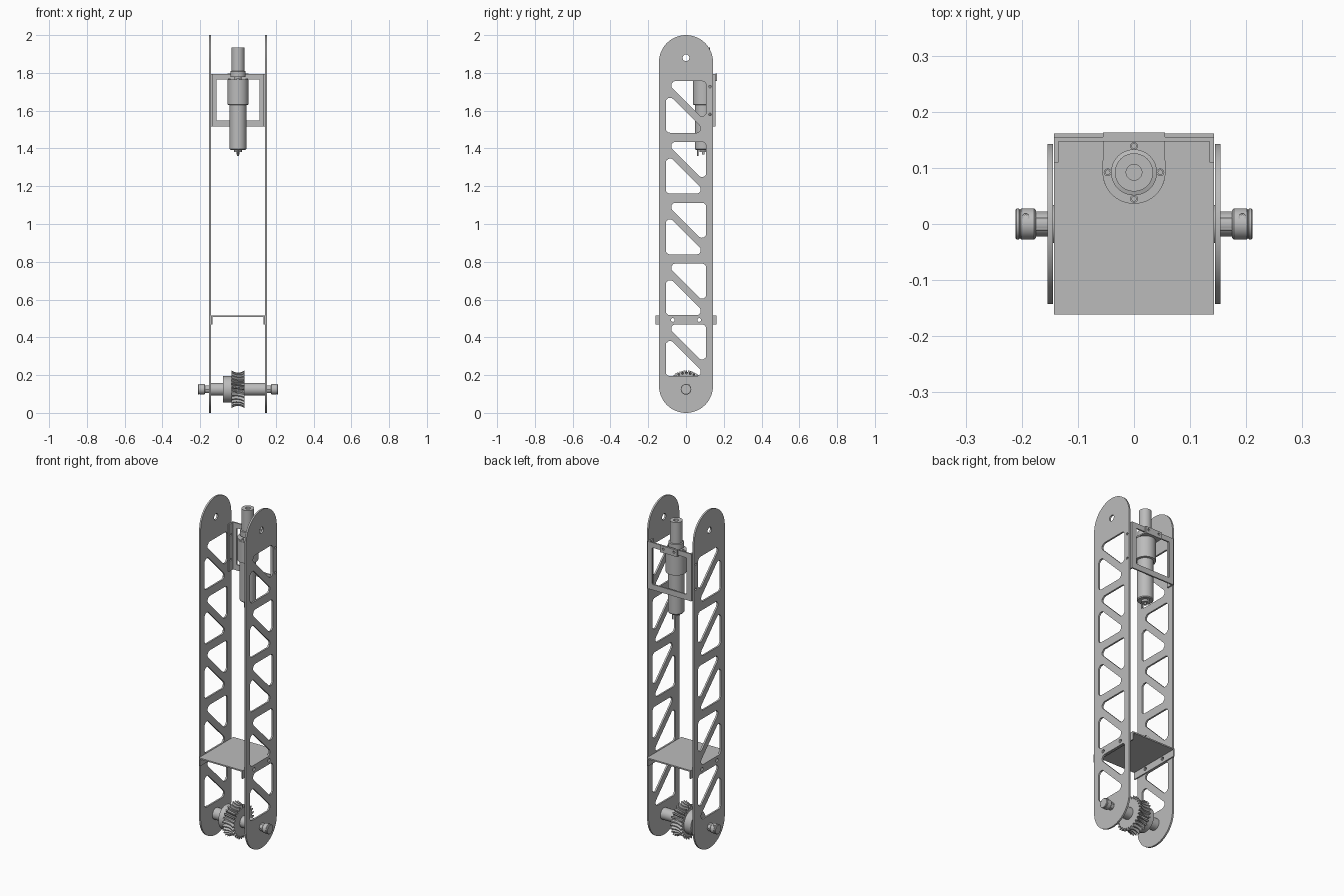
import bpy, bmesh
from math import sin, cos, pi, radians
from mathutils import Vector, Matrix

if "Cube" in bpy.data.objects:
    bpy.data.objects.remove(bpy.data.objects["Cube"])

grey = bpy.data.materials.new("plain_grey")
grey.use_nodes = True
tone = (0.5, 0.5, 0.5, 1)
grey.diffuse_color = tone
grey.node_tree.nodes["Principled BSDF"].inputs["Base Color"].default_value = tone

# Plane orientations: drawing (u, v, thickness) mapped to the world
YZ = Matrix(((0, 0, 1), (1, 0, 0), (0, 1, 0))).to_4x4()
XZ = Matrix(((1, 0, 0), (0, 0, -1), (0, 1, 0))).to_4x4()
XY = Matrix.Identity(4)


def finish(name, mesh, matrix, angle=35):
    mesh.transform(matrix)
    ob = bpy.data.objects.new(name, mesh)
    bpy.context.collection.objects.link(ob)
    mesh.materials.clear()
    mesh.materials.append(grey)
    bpy.ops.object.select_all(action='DESELECT')
    ob.select_set(True)
    bpy.context.view_layer.objects.active = ob
    bpy.ops.object.shade_smooth_by_angle(angle=radians(angle))
    return ob


def ring(u, v, r, n=20, start=0, sweep=2 * pi):
    return [(u + r * cos(start + sweep * i / n), v + r * sin(start + sweep * i / n))
            for i in range(n if sweep > 6 else n + 1)]


def rect(u0, u1, v0, v1):
    return [(u0, v0), (u1, v0), (u1, v1), (u0, v1)]


def fillet(points, r, steps=6):
    """Round every corner of a convex outline."""
    out = []
    for i, p in enumerate(points):
        p = Vector(p)
        a = (Vector(points[i - 1]) - p).normalized()
        b = (Vector(points[(i + 1) % len(points)]) - p).normalized()
        half = a.angle(b) / 2
        centre = p + (a + b).normalized() * r / sin(half)
        reach = r * cos(half) / sin(half)
        da, db = p + a * reach - centre, p + b * reach - centre
        for k in range(steps + 1):
            d = da.lerp(db, k / steps).normalized() * r
            out.append(tuple(centre + d))
    return out


def sheet(name, loops, thick, plane, offset):
    """Flat plate: first loop is the outline, the others are openings."""
    cu = bpy.data.curves.new(name, 'CURVE')
    cu.dimensions, cu.fill_mode, cu.extrude = '2D', 'BOTH', thick / 2
    for loop in loops:
        sp = cu.splines.new('POLY')
        sp.points.add(len(loop) - 1)
        for pt, (u, v) in zip(sp.points, loop):
            pt.co = (u, v, 0, 1)
        sp.use_cyclic_u = True
    tmp = bpy.data.objects.new("outline", cu)
    bpy.context.collection.objects.link(tmp)
    graph = bpy.context.evaluated_depsgraph_get()
    mesh = bpy.data.meshes.new_from_object(tmp.evaluated_get(graph))
    bpy.data.objects.remove(tmp)
    return finish(name, mesh, Matrix.Translation(offset) @ plane)


def loft(name, rings, matrix, angle=35):
    """Skin a row of equal point rings and cap both ends."""
    bm = bmesh.new()
    rows = [[bm.verts.new(p) for p in r] for r in rings]
    n = len(rows[0])
    for a, b in zip(rows, rows[1:]):
        for i in range(n):
            j = (i + 1) % n
            bm.faces.new((a[i], a[j], b[j], b[i]))
    bm.faces.new(rows[0])
    bm.faces.new(rows[-1])
    bmesh.ops.recalc_face_normals(bm, faces=bm.faces)
    mesh = bpy.data.meshes.new(name)
    bm.to_mesh(mesh)
    bm.free()
    return finish(name, mesh, matrix, angle)


def turned(name, profile, plane, offset, n=36):
    """Turned part from (radius, height) pairs."""
    rings = [[(u, v, h) for u, v in ring(0, 0, r, n)] for r, h in profile]
    return loft(name, rings, Matrix.Translation(offset) @ plane)


# Side plates with rounded ends and triangular truss openings
R = 0.143
outline = ring(0, R, R, 32, pi, pi) + ring(0, 2 - R, R, 32, 0, pi)
openings = [ring(0, 1.88, 0.018), ring(0.127, 1.727, 0.007, 12), ring(0.127, 1.58, 0.007, 12)]
openings += [ring(s * 0.07, 0.492, 0.01, 14) for s in (-1, 1)]
W, H, LEG = 0.107, 0.273, 0.217
for k in range(5):
    top = 1.756 - 0.322 * k
    low = top - H
    openings.append(fillet([(W, top), (W - LEG, top), (W, top - LEG)], 0.022))
    openings.append(fillet([(-W, low), (LEG - W, low), (-W, low + LEG)], 0.022))
for side, s in (("left", 1), ("right", -1)):
    sheet(side + "_side_plate", [outline] + openings, 0.01, YZ, (s * 0.149, 0, 0))

# Shelf with folded side flanges
sheet("shelf", [rect(-0.143, 0.143, -0.161, 0.161)], 0.008, XY, (0, 0, 0.512))
for side, s in (("left", 1), ("right", -1)):
    flange = [rect(-0.161, 0.161, 0.467, 0.512)] + [ring(t * 0.07, 0.492, 0.01, 14) for t in (-1, 1)]
    sheet(side + "_shelf_flange", flange, 0.007, YZ, (s * 0.1395, 0, 0))

# Motor bracket: open frame, side flanges, and an angle carrying the motor
sheet("bracket_frame", [rect(-0.143, 0.143, 1.515, 1.795),
                        fillet(rect(-0.113, 0.113, 1.548, 1.765), 0.006)], 0.008, XZ, (0, 0.151, 0))
for side, s in (("left", 1), ("right", -1)):
    flange = [rect(0.11, 0.153, 1.515, 1.795)] + [ring(0.127, z, 0.007, 12) for z in (1.727, 1.58)]
    sheet(side + "_bracket_flange", flange, 0.008, YZ, (s * 0.139, 0, 0))
sheet("motor_mount_back", [rect(-0.055, 0.055, 1.757, 1.797)] +
      [ring(s * 0.035, 1.78, 0.007, 12) for s in (-1, 1)], 0.008, XZ, (0, 0.159, 0))
MY = 0.092
tab = [(0.055, 0.16), (-0.055, 0.16)] + ring(0, MY, 0.056, 28, pi, pi)
sheet("motor_mount_tab", [tab, ring(0, MY, 0.02)], 0.008, XY, (0, 0, 1.761))
for i in range(4):
    u, v = ring(0, MY, 0.047, 4)[i]
    turned("mount_screw", [(0.007, 1.75), (0.007, 1.77), (0.004, 1.77), (0.004, 1.767)],
           XY, (u, v, 0), 14)

# Motor body, gearbox, output coupler and terminals
turned("motor", [(0.02, 1.38), (0.02, 1.392), (0.04, 1.392), (0.044, 1.397), (0.044, 1.63),
                 (0.056, 1.632), (0.056, 1.756)], XY, (0, MY, 0), 48)
turned("coupler", [(0.018, 1.75), (0.018, 1.777), (0.041, 1.777), (0.041, 1.808), (0.034, 1.81),
                   (0.034, 1.935), (0.014, 1.935), (0.014, 1.87)], XY, (0, MY, 0), 40)
for s in (-1, 1):
    turned("motor_terminal", [(0.004, 1.36), (0.004, 1.395)], XY, (0, MY + s * 0.03, 0), 8)
turned("motor_shaft_end", [(0.007, 1.368), (0.007, 1.385)], XY, (0, MY, 0), 12)

# Axle, spacer tubes and hub along x
AZ = 0.125
axle = (0, 0, AZ)
turned("hex_axle", [(0.022, -0.211), (0.022, 0.211)], YZ, axle, 6)
turned("axle_spacer", [(0.034, -0.144), (0.034, 0.144)], YZ, axle)
turned("gear_hub", [(0.07, -0.08), (0.07, -0.03)], YZ, axle, 48)
for s in (-1, 1):
    turned("axle_bushing", [(0.021, s * 0.14), (0.021, s * 0.178)], YZ, axle, 24)
    turned("shaft_collar", [(0.025, s * 0.175), (0.028, s * 0.178), (0.028, s * 0.201),
                            (0.026, s * 0.202), (0.026, s * 0.204), (0.028, s * 0.205),
                            (0.028, s * 0.209), (0.026, s * 0.211)], YZ, axle)
    turned("collar_set_screw", [(0.007, 0.02), (0.007, 0.029), (0.004, 0.029), (0.004, 0.025)],
           XY, (s * 0.193, 0.012, AZ - 0.003), 12)

# Throated worm wheel: helical teeth with a concave rim
TEETH = 26
rings = []
for k in range(9):
    x = -0.035 + 0.07 * k / 8
    tip = 0.088 + 0.012 * (x / 0.035) ** 2
    pts = []
    for t in range(TEETH):
        for f, drop in ((0, 0.018), (0.3, 0.018), (0.52, 0), (0.78, 0)):
            a = 2 * pi * (t + f) / TEETH + x * 1.6
            pts.append(((tip - drop) * cos(a), (tip - drop) * sin(a), x))
    rings.append(pts)
loft("worm_wheel", rings, Matrix.Translation(axle) @ YZ, 25)
